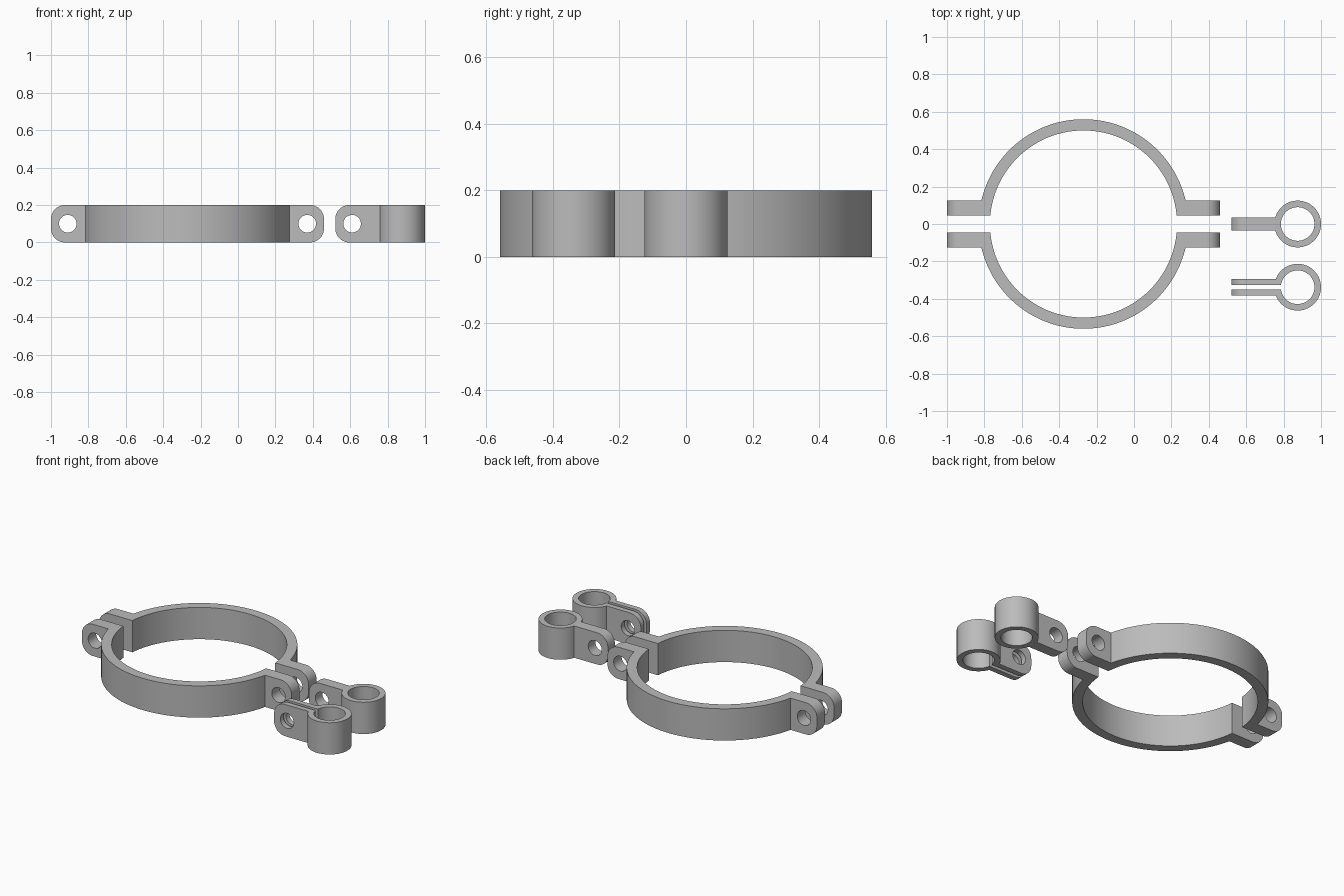
import bpy, bmesh
from math import pi, sin, cos, asin

cube = bpy.data.objects.get("Cube")
if cube:
    bpy.data.objects.remove(cube, do_unlink=True)

HEIGHT = 0.2
ROUND = 0.075
HOLE = 0.047

grey = bpy.data.materials.new("plain grey")
grey.use_nodes = True
colour = (0.5, 0.5, 0.5, 1)
grey.diffuse_color = colour
grey.node_tree.nodes["Principled BSDF"].inputs["Base Color"].default_value = colour


def arc(cx, cy, radius, start, end, steps):
    """Points along a circular arc."""
    angles = [start + (end - start) * i / steps for i in range(steps + 1)]
    return [(cx + radius * cos(a), cy + radius * sin(a)) for a in angles]


def plate(name, outline, rounded_ends):
    """Extrude an outline upwards and round the corners of its tab ends."""
    bm = bmesh.new()
    face = bm.faces.new([bm.verts.new((x, y, 0)) for x, y in outline])
    top = bmesh.ops.extrude_face_region(bm, geom=[face])["geom"]
    bmesh.ops.translate(bm, vec=(0, 0, HEIGHT),
                        verts=[v for v in top if isinstance(v, bmesh.types.BMVert)])
    bmesh.ops.recalc_face_normals(bm, faces=bm.faces)
    corners = [e for e in bm.edges
               if abs(e.verts[0].co.z - e.verts[1].co.z) < 1e-4
               and any(all(abs(v.co.x - x) < 1e-4 for v in e.verts) for x in rounded_ends)]
    bmesh.ops.bevel(bm, geom=corners, offset=ROUND, segments=10,
                    profile=0.5, affect='EDGES')
    mesh = bpy.data.meshes.new(name)
    bm.to_mesh(mesh)
    bm.free()
    mesh.materials.append(grey)
    obj = bpy.data.objects.new(name, mesh)
    bpy.context.collection.objects.link(obj)
    return obj


def activate(obj):
    bpy.ops.object.select_all(action='DESELECT')
    obj.select_set(True)
    bpy.context.view_layer.objects.active = obj


def cut(obj, cutter):
    """Subtract the cutter and discard it."""
    mod = obj.modifiers.new("cut", 'BOOLEAN')
    mod.operation = 'DIFFERENCE'
    mod.solver = 'EXACT'
    mod.object = cutter
    activate(obj)
    bpy.ops.object.modifier_apply(modifier=mod.name)
    bpy.data.objects.remove(cutter, do_unlink=True)


def drill(obj, location, radius, rotation=(0, 0, 0), depth=0.5, sides=48):
    bpy.ops.mesh.primitive_cylinder_add(vertices=sides, radius=radius, depth=depth,
                                        location=location, rotation=rotation)
    cut(obj, bpy.context.object)


def finish(obj):
    activate(obj)
    bpy.ops.object.shade_smooth_by_angle()


# Two halves of the large clamp, each with a bolt flange at both ends
CX, OUTER, INNER = -0.27, 0.56, 0.5
GAP, FLANGE = 0.045, 0.125
LEFT, RIGHT = -1.0, 0.46
a, b = asin(FLANGE / OUTER), asin(GAP / INNER)
half = arc(CX, 0, OUTER, a, pi - a, 72)
half += [(LEFT, FLANGE), (LEFT, GAP)]
half += arc(CX, 0, INNER, pi - b, b, 72)
half += [(RIGHT, GAP), (RIGHT, FLANGE)]

for name, side in (("back_clamp_half", 1), ("front_clamp_half", -1)):
    clamp = plate(name, [(x, y * side) for x, y in half], (LEFT, RIGHT))
    for x in (LEFT + 0.09, RIGHT - 0.09):
        drill(clamp, (x, side * 0.085, HEIGHT / 2), HOLE, (pi / 2, 0, 0), 0.3)
    finish(clamp)

# Two small tube eyes with a tab; the front one is split down the middle
EYE_X, EYE_R, BORE, TAB_X = 0.875, 0.125, 0.09, 0.52
for name, cy, tab, split in (("solid_tab_eye", 0, 0.035, False),
                             ("split_tab_eye", -0.338, 0.045, True)):
    t = asin(tab / EYE_R)
    outline = arc(EYE_X, cy, EYE_R, t - pi, pi - t, 56)
    outline += [(TAB_X, cy + tab), (TAB_X, cy - tab)]
    eye = plate(name, outline, (TAB_X,))
    drill(eye, (EYE_X, cy, HEIGHT / 2), BORE)
    drill(eye, (TAB_X + 0.09, cy, HEIGHT / 2), HOLE, (pi / 2, 0, 0), 0.3)
    if split:
        bpy.ops.mesh.primitive_cube_add(size=1, location=((TAB_X + EYE_X) / 2 - 0.05, cy, HEIGHT / 2))
        slot = bpy.context.object
        slot.scale = (EYE_X - TAB_X + 0.1, 0.022, 0.5)
        bpy.context.view_layer.update()
        cut(eye, slot)
    finish(eye)
